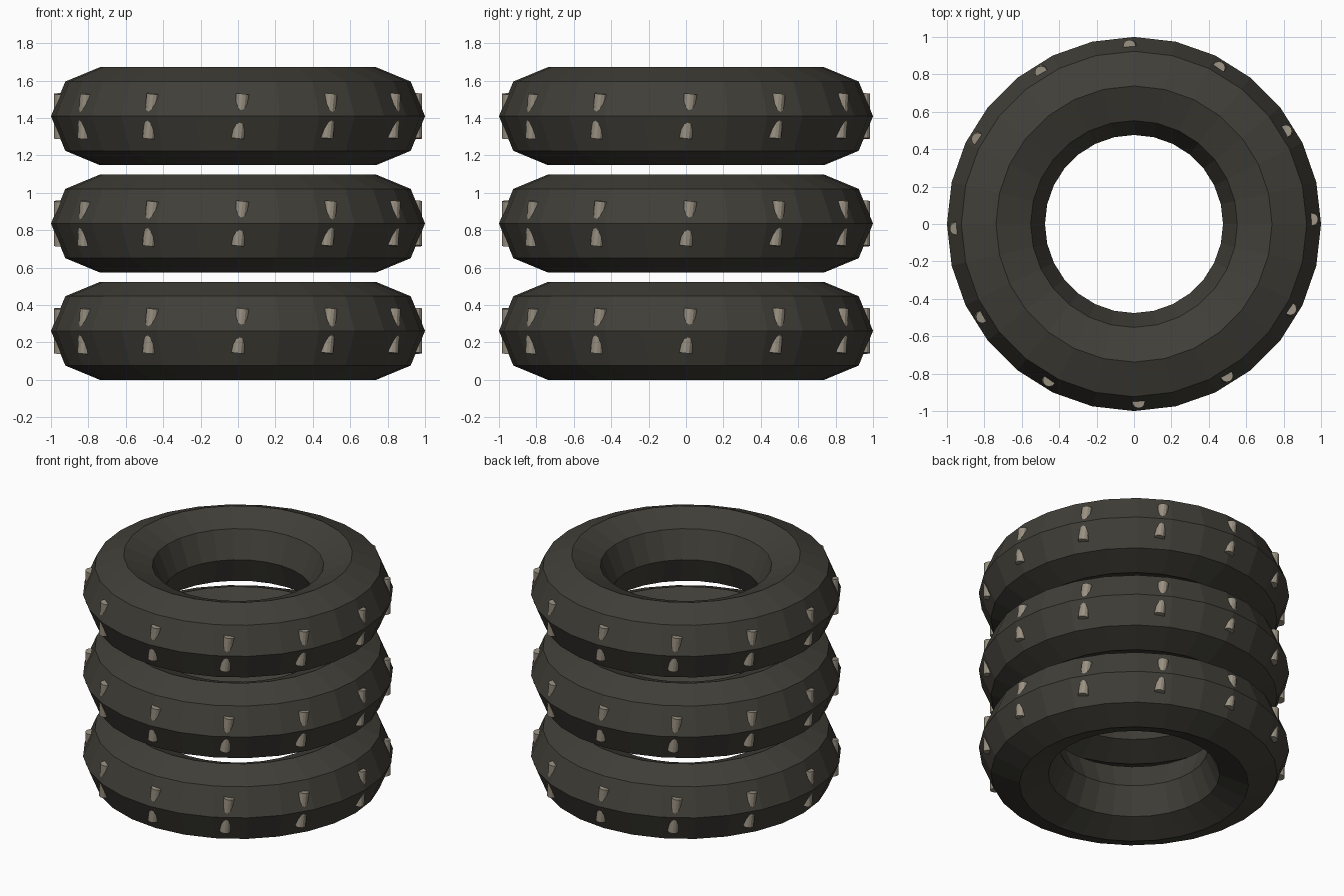
import bpy, bmesh, math
from mathutils import Matrix, Vector

if "Cube" in bpy.data.objects:
    bpy.data.objects.remove(bpy.data.objects["Cube"])


def material(name, rgb):
    m = bpy.data.materials.new(name)
    m.diffuse_color = (*rgb, 1)
    m.use_nodes = True
    m.node_tree.nodes["Principled BSDF"].inputs["Base Color"].default_value = m.diffuse_color
    return m


RUBBER = material("dark rubber", (0.052, 0.049, 0.039))
STUD = material("dull grey stud", (0.32, 0.28, 0.22))

RING_R, TUBE_R = 0.738, 0.262      # ring centre line and tube radius
SEGMENTS, TUBE_SIDES = 28, 8
STUDS = 12
STUD_R, STUD_LEN, STUD_DIST, STUD_TILT = 0.034, 0.24, 0.951, 0.11
SPACING = 0.574


def make_object(name, bm, mat, z):
    bmesh.ops.recalc_face_normals(bm, faces=bm.faces)
    mesh = bpy.data.meshes.new(name)
    bm.to_mesh(mesh)
    bm.free()
    mesh.materials.append(mat)
    ob = bpy.data.objects.new(name, mesh)
    ob.location.z = z
    bpy.context.collection.objects.link(ob)
    return ob


def make_tire(name, z):
    # octagonal tube section swept around the vertical axis
    bm = bmesh.new()
    rings = []
    for i in range(SEGMENTS):
        a = math.tau * i / SEGMENTS
        ring = []
        for j in range(TUBE_SIDES):
            t = math.tau * j / TUBE_SIDES
            r = RING_R + TUBE_R * math.cos(t)
            ring.append(bm.verts.new((r * math.cos(a), r * math.sin(a), TUBE_R * math.sin(t))))
        rings.append(ring)
    for i in range(SEGMENTS):
        p, q = rings[i], rings[(i + 1) % SEGMENTS]
        for j in range(TUBE_SIDES):
            k = (j + 1) % TUBE_SIDES
            bm.faces.new((p[j], q[j], q[k], p[k]))
    return make_object(name, bm, RUBBER, z)


def make_studs(name, z):
    # slightly leaning upright pegs sunk into the tread
    bm = bmesh.new()
    for i in range(STUDS):
        a = math.tau * i / STUDS + math.radians(0.7)
        place = (Matrix.Rotation(a, 4, 'Z')
                 @ Matrix.Translation(Vector((STUD_DIST, 0, 0)))
                 @ Matrix.Rotation(-STUD_TILT, 4, 'X'))
        bmesh.ops.create_cone(bm, cap_ends=True, segments=12, radius1=STUD_R,
                              radius2=STUD_R, depth=STUD_LEN, matrix=place)
    return make_object(name, bm, STUD, z)


for level, label in enumerate(("bottom", "middle", "top")):
    height = TUBE_R + level * SPACING
    make_tire(label + "_tire", height)
    make_studs(label + "_tread_studs", height)
